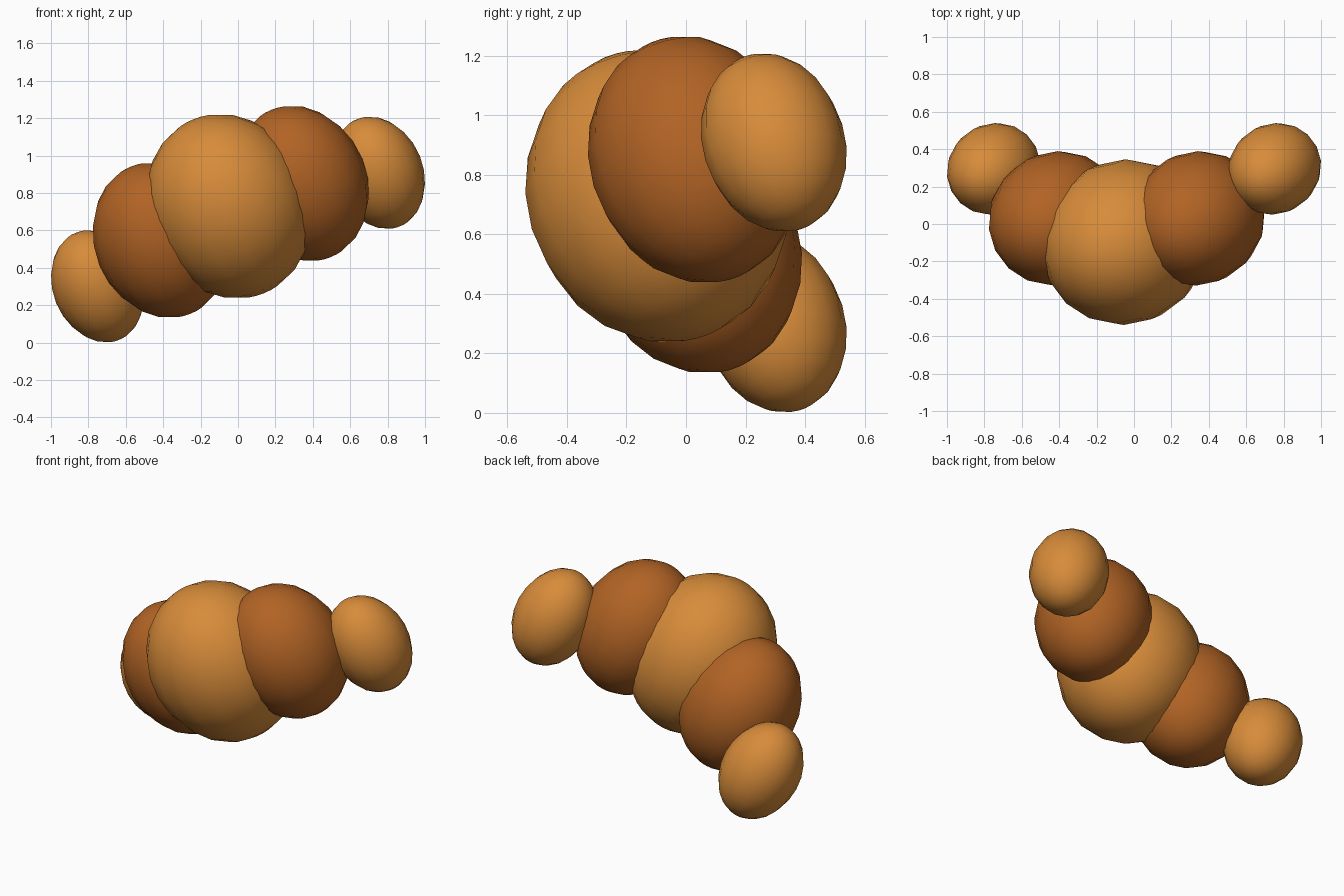
import bpy
import bmesh
from math import radians
from mathutils import Matrix, Vector

cube = bpy.data.objects.get("Cube")
if cube:
    bpy.data.objects.remove(cube, do_unlink=True)


def make_material(name, color):
    mat = bpy.data.materials.new(name)
    mat.use_nodes = True
    mat.diffuse_color = (*color, 1)
    mat.node_tree.nodes["Principled BSDF"].inputs["Base Color"].default_value = (*color, 1)
    return mat


light = make_material("light orange", (0.68, 0.26, 0.042))
dark = make_material("dark orange", (0.44, 0.125, 0.018))

# The whole arch rolls sideways; every lobe also leans forward
ROLL = Matrix.Translation((0, 0, 0.605)) @ Matrix.Rotation(radians(-22), 4, "Y")
LEAN = Matrix.Rotation(radians(16), 4, "X")


def lobe(name, center, width, height, mat):
    """Smooth egg-shaped lobe, placed in the rolled frame of the arch."""
    bm = bmesh.new()
    bmesh.ops.create_uvsphere(bm, u_segments=16, v_segments=12, radius=1)
    for face in bm.faces:
        face.smooth = True
    shape = Matrix.Diagonal((width, width, height, 1))
    bm.transform(ROLL @ Matrix.Translation(Vector(center)) @ LEAN @ shape)
    mesh = bpy.data.meshes.new(name)
    bm.to_mesh(mesh)
    bm.free()
    mesh.materials.append(mat)
    obj = bpy.data.objects.new(name, mesh)
    bpy.context.collection.objects.link(obj)


# Large middle lobe
lobe("middle_lobe", (0, -0.097, 0.134), 0.438, 0.507, light)

# Paired lobes shrinking towards the ends
for side, sign in (("left", 1), ("right", -1)):
    lobe(side + "_inner_lobe", (sign * 0.405, 0.03, 0.102), 0.354, 0.43, dark)
    lobe(side + "_end_lobe", (sign * 0.81, 0.295, 0), 0.239, 0.314, light)
